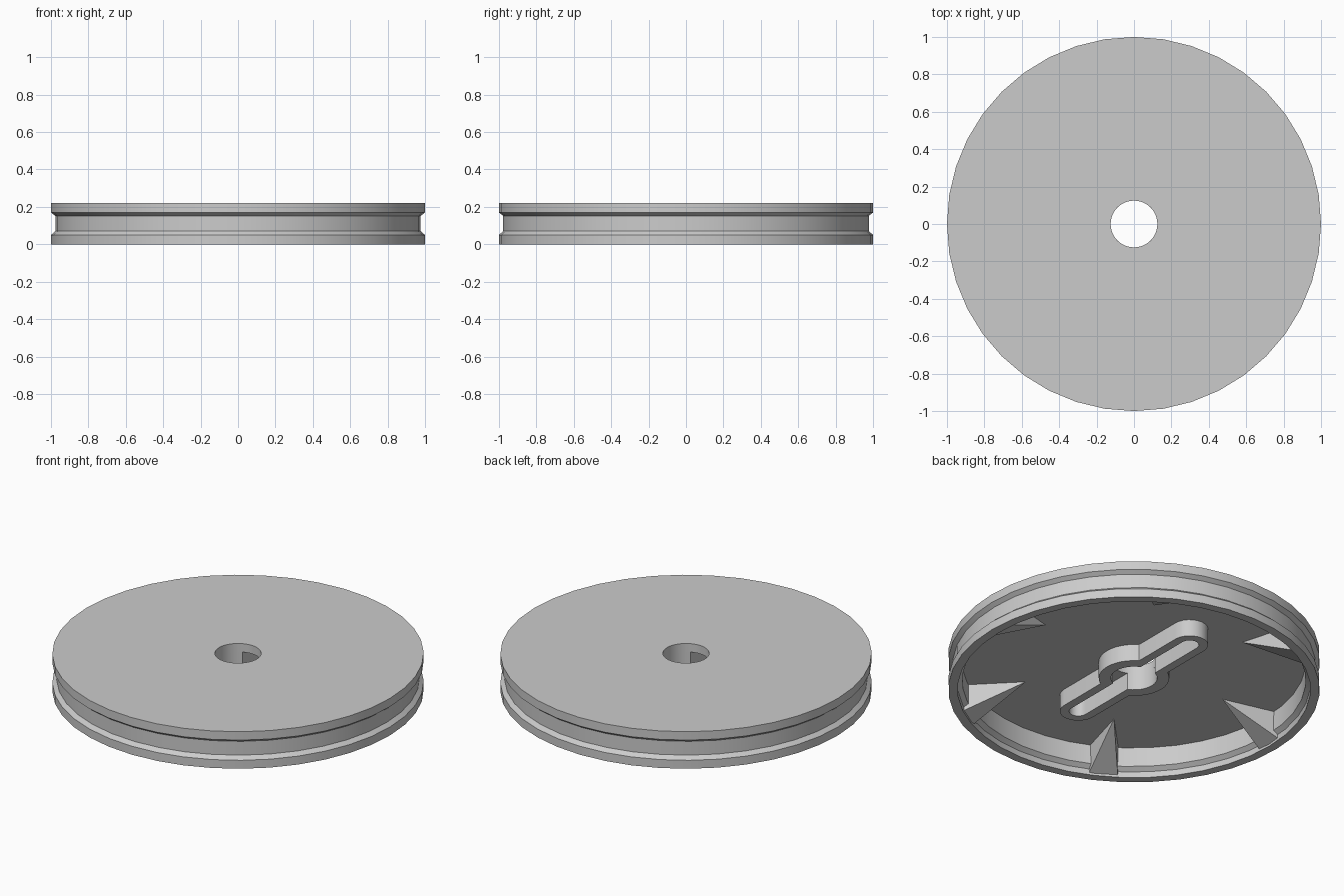
import bpy, bmesh
from math import pi, sin, cos, acos

cube = bpy.data.objects.get("Cube")
if cube:
    bpy.data.objects.remove(cube)

SIDES = 40
CEILING, HUB_BOTTOM = 0.17, 0.07

grey = bpy.data.materials.new("light_grey")
grey.use_nodes = True
colour = (0.6, 0.6, 0.6, 1)
grey.diffuse_color = colour
grey.node_tree.nodes["Principled BSDF"].inputs["Base Color"].default_value = colour


def finish(name, bm):
    """Turn a bmesh into a smooth-shaded object with sharp creases."""
    bmesh.ops.recalc_face_normals(bm, faces=bm.faces)
    mesh = bpy.data.meshes.new(name)
    bm.to_mesh(mesh)
    bm.free()
    mesh.materials.append(grey)
    obj = bpy.data.objects.new(name, mesh)
    bpy.context.collection.objects.link(obj)
    bpy.ops.object.select_all(action="DESELECT")
    obj.select_set(True)
    bpy.context.view_layer.objects.active = obj
    bpy.ops.object.shade_smooth_by_angle(angle=pi / 9)
    return obj


def bridge(bm, a, b):
    """Join two closed rings of vertices with quads."""
    n = len(a)
    for i in range(n):
        j = (i + 1) % n
        bm.faces.new((a[i], a[j], b[j], b[i]))


# Wheel shell: closed (radius, height) profile turned about the axis
profile = [(0.125, 0.22), (1, 0.22), (1, 0.17), (0.977, 0.152),
           (0.977, 0.07), (1, 0.05), (1, 0), (0.95, 0),
           (0.95, 0.035), (0.925, 0.055), (0.925, CEILING), (0.125, CEILING)]
bm = bmesh.new()
rings = [[bm.verts.new((r * cos(2 * pi * i / SIDES), r * sin(2 * pi * i / SIDES), z))
          for i in range(SIDES)] for r, z in profile]
for k, ring in enumerate(rings):
    bridge(bm, ring, rings[(k + 1) % len(rings)])
finish("wheel_shell", bm)


# Slotted hub: a round boss merged with a long slot, as a wall of even height
def hub_outline(end_radius, hub_radius, reach=0.466, steps=12):
    points = []
    meet = acos(end_radius / hub_radius)
    for side in (1, -1):
        for i in range(steps + 1):
            a = pi * i / steps
            points.append((side * end_radius * cos(a),
                           side * (reach + end_radius * sin(a))))
        for i in range(steps + 1):
            a = pi - meet + 2 * meet * i / steps
            points.append((side * hub_radius * cos(a), side * hub_radius * sin(a)))
    return points


bm = bmesh.new()
walls = []
for outline, z in ((hub_outline(0.1, 0.19), CEILING), (hub_outline(0.1, 0.19), HUB_BOTTOM),
                   (hub_outline(0.05, 0.125), HUB_BOTTOM), (hub_outline(0.05, 0.125), CEILING)):
    walls.append([bm.verts.new((x, y, z)) for x, y in outline])
for a, b in zip(walls, walls[1:]):
    bridge(bm, a, b)
finish("slotted_hub", bm)

# Six wedge ribs: wide at the rim, running to a point on the ceiling
for k in range(6):
    angle = k * pi / 3
    bm = bmesh.new()
    tip = bm.verts.new((0.62, 0, CEILING))
    base = [bm.verts.new(p) for p in ((0.935, -0.08, CEILING), (0.935, 0.08, CEILING),
                                      (0.955, 0.08, 0.01), (0.955, -0.08, 0.01))]
    bm.faces.new(base)
    for i in range(4):
        bm.faces.new((base[i], base[(i + 1) % 4], tip))
    rib = finish(f"rib_{k + 1}", bm)
    rib.rotation_euler.z = angle
